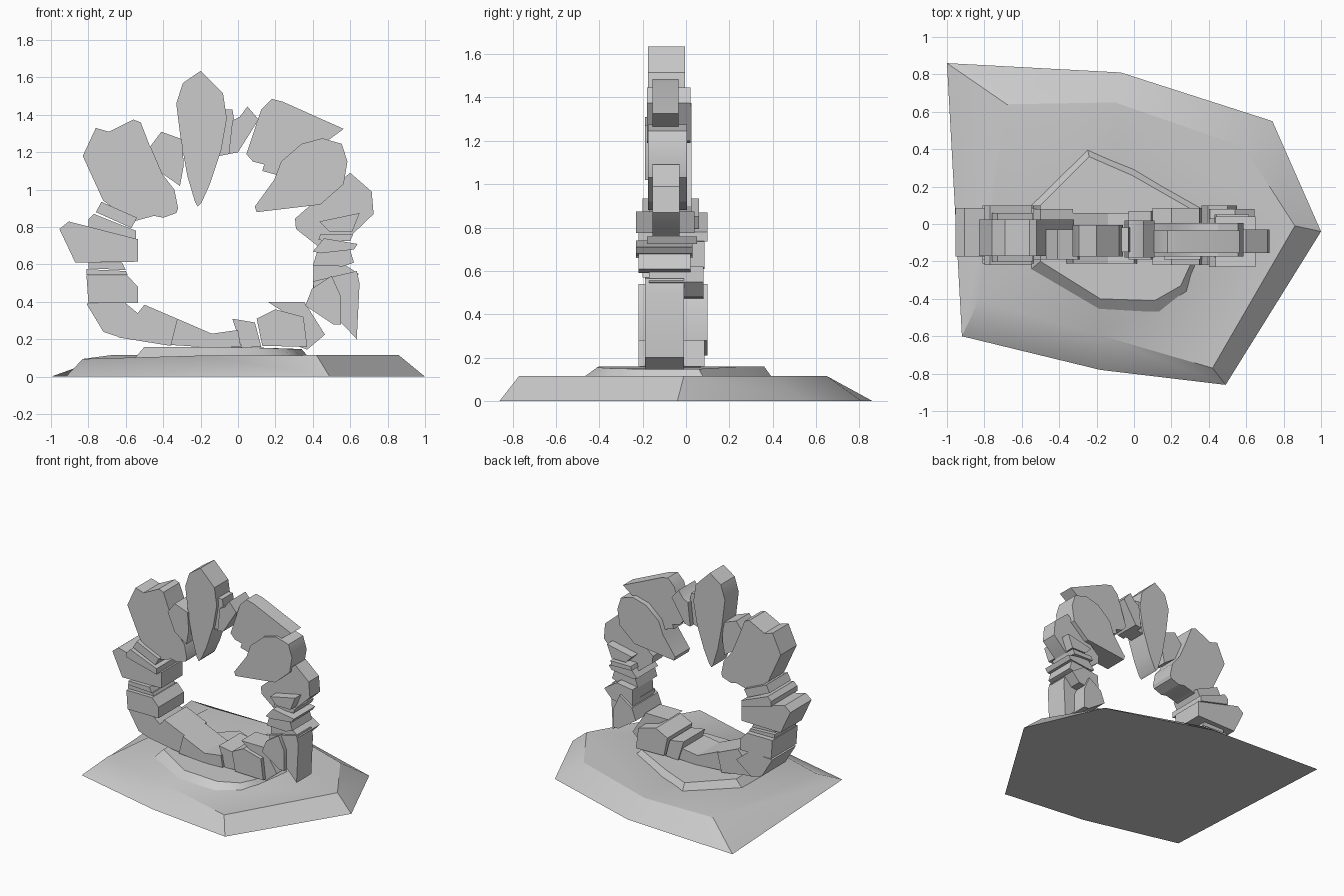
import bpy, bmesh

def finish(name, bm):
    bmesh.ops.recalc_face_normals(bm, faces=bm.faces)
    me = bpy.data.meshes.new(name)
    bm.to_mesh(me)
    bm.free()
    ob = bpy.data.objects.new(name, me)
    bpy.context.collection.objects.link(ob)
    bpy.ops.object.select_all(action='DESELECT')
    ob.select_set(True)
    bpy.context.view_layer.objects.active = ob
    bpy.ops.object.shade_smooth_by_angle(angle=0.52)
    return ob

def slab(name, lower, upper, z0, z1):
    """Chamfered ground slab from two matching outlines; z1 is one height per corner."""
    bm = bmesh.new()
    a = [bm.verts.new((x, y, z0)) for x, y in lower]
    b = [bm.verts.new((x, y, z)) for (x, y), z in zip(upper, z1)]
    n = len(a)
    for i in range(n):
        j = (i + 1) % n
        bm.faces.new((a[i], a[j], b[j], b[i]))
    bm.faces.new(a)
    bm.faces.new(b)
    return finish(name, bm)

def stone(name, y0, y1, pts):
    """Flat stone: front outline in hundredths, extruded from y0 to y1."""
    bm = bmesh.new()
    f = bm.faces.new([bm.verts.new((x / 100, y0, z / 100)) for x, z in pts])
    ext = bmesh.ops.extrude_face_region(bm, geom=[f], use_keep_orig=True)
    for v in ext['geom']:
        if isinstance(v, bmesh.types.BMVert):
            v.co.y = y1
    return finish(name, bm)

# Ground slabs
slab("base_rock",
     [(-1, .86), (-.07, .81), (.74, .55), (1, -.04), (.49, -.86), (-.18, -.78), (-.92, -.6)],
     [(-.68, .64), (-.1, .65), (.59, .41), (.86, -.01), (.42, -.77), (-.2, -.59), (-.83, -.41)],
     0, [.115, .115, .115, .115, .115, .113, .095])
slab("base_step",
     [(-.25, .41), (0, .31), (.39, .09), (.34, -.23), (.3, -.38), (.15, -.5), (-.19, -.48), (-.56, -.25), (-.56, .1)],
     [(-.24, .36), (-.01, .26), (.34, .06), (.3, -.22), (.25, -.33), (.11, -.41), (-.18, -.4), (-.5, -.2), (-.5, .1)],
     .09, [.16, .16, .148, .148, .15, .155, .16, .16, .16])

# Crown of the ring
stone("crown_left", -.17, .025, [(-83, 118), (-76, 133), (-69, 131), (-56, 137.5), (-52, 136), (-47, 123),
      (-41, 109), (-34, 100), (-32, 90), (-33, 87.5), (-40, 85), (-45, 86), (-56, 83), (-72, 94)])
stone("crown_left_wedge", -.19, -.03, [(-47, 123), (-41, 131), (-30, 127), (-29, 113), (-31, 102), (-41, 109)])
stone("crown_peak", -.175, -.005, [(-20, 163.5), (-8, 151.5), (-6, 138), (-9, 121), (-15, 103), (-19.5, 93),
      (-21.5, 91), (-23, 93.5), (-27, 107), (-30.5, 126), (-33, 146), (-29.5, 157)])
stone("peak_chip", -.15, -.02, [(-7, 143), (-3, 143), (-2, 137), (-5, 119), (-10, 118)])
stone("peak_wedge", -.18, .02, [(5, 144.5), (11, 137.5), (0, 120), (-5, 119), (-3, 137), (1, 139)])
stone("crown_right", -.155, -.035, [(18, 148.5), (24, 147), (56.5, 132.5), (45, 124), (24, 107), (13, 110),
      (14, 113.5), (8, 115), (4.5, 119), (12.5, 143)])
stone("crown_right_lower", -.175, .005, [(34, 124.5), (45, 127.5), (55.5, 124.5), (58.5, 115), (56.5, 103),
      (44, 92), (10, 88), (9, 91), (19.5, 105.5), (23, 115)])
stone("shoulder_right", -.155, -.03, [(60, 109), (71.5, 99), (72.5, 87), (60, 75), (45, 68), (31, 79),
      (30.5, 84.5), (43.5, 96)])

# Right column of flat stones
stone("right_cap", -.23, .04, [(43.5, 83), (65, 87.5), (61, 77.5), (49, 77.5)])
stone("right_thin", -.18, .05, [(44, 76), (61.5, 76), (60, 72.5), (43, 73)])
stone("right_slab", -.23, .03, [(40, 67), (46, 74), (64, 71), (62, 68), (44, 66)])
stone("right_block", -.22, .02, [(43, 69), (59, 71), (62, 61), (56, 59), (40, 59.5)])
stone("right_lower", -.17, .08, [(40.5, 60), (54, 62), (64.5, 55), (58, 48), (40, 45.5)])
stone("right_foot", -.19, -.01, [(40, 51), (63.5, 56.5), (65, 50), (63.5, 20), (57, 27), (41, 43)])
stone("right_heel", -.22, .1, [(39.5, 47), (50, 54), (55, 43), (55, 28), (51, 28), (36, 38)])

# Bottom arc
stone("arc_right_wedge", -.19, -.01, [(16, 40), (35.5, 40), (46.5, 22.5), (37, 14.5), (19, 21), (30, 31)])
stone("arc_right", -.22, .085, [(10, 31), (20, 36), (35, 32), (37, 16), (13, 16.5)])
stone("arc_centre", -.19, .07, [(-3, 31), (9, 29), (12.5, 16), (2, 15.5)])
stone("arc_left_flat", -.21, .06, [(-32.5, 31), (-14, 23), (0, 25), (1.5, 16), (-13, 15.5), (-36, 17)])
stone("arc_left", -.19, .08, [(-50, 38.5), (-32.5, 31), (-36, 16.5), (-64, 21)])
stone("arc_left_corner", -.19, .1, [(-72, 24), (-81, 39), (-61, 40), (-50, 31), (-63, 21)])

# Left column of flat stones
stone("left_block", -.21, .1, [(-81, 54), (-59, 54), (-53.5, 48), (-53.5, 39.5), (-80, 39.5)])
stone("left_thin_lower", -.19, .07, [(-81, 57.5), (-60, 56.5), (-59, 54.5), (-81, 54.5)])
stone("left_thin_upper", -.2, .05, [(-80, 61), (-62, 61), (-60, 57), (-80, 58)])
stone("left_wedge", -.175, .085, [(-95.5, 79), (-90.5, 83), (-53.5, 73.5), (-53.5, 61.5), (-87, 61)])
stone("left_slab_lower", -.22, .1, [(-80, 84), (-77, 87), (-54.5, 78), (-54.5, 73.5), (-80, 80)])
stone("left_slab_upper", -.2, .06, [(-76, 88), (-73, 93.5), (-54, 85), (-57, 79.5)])
